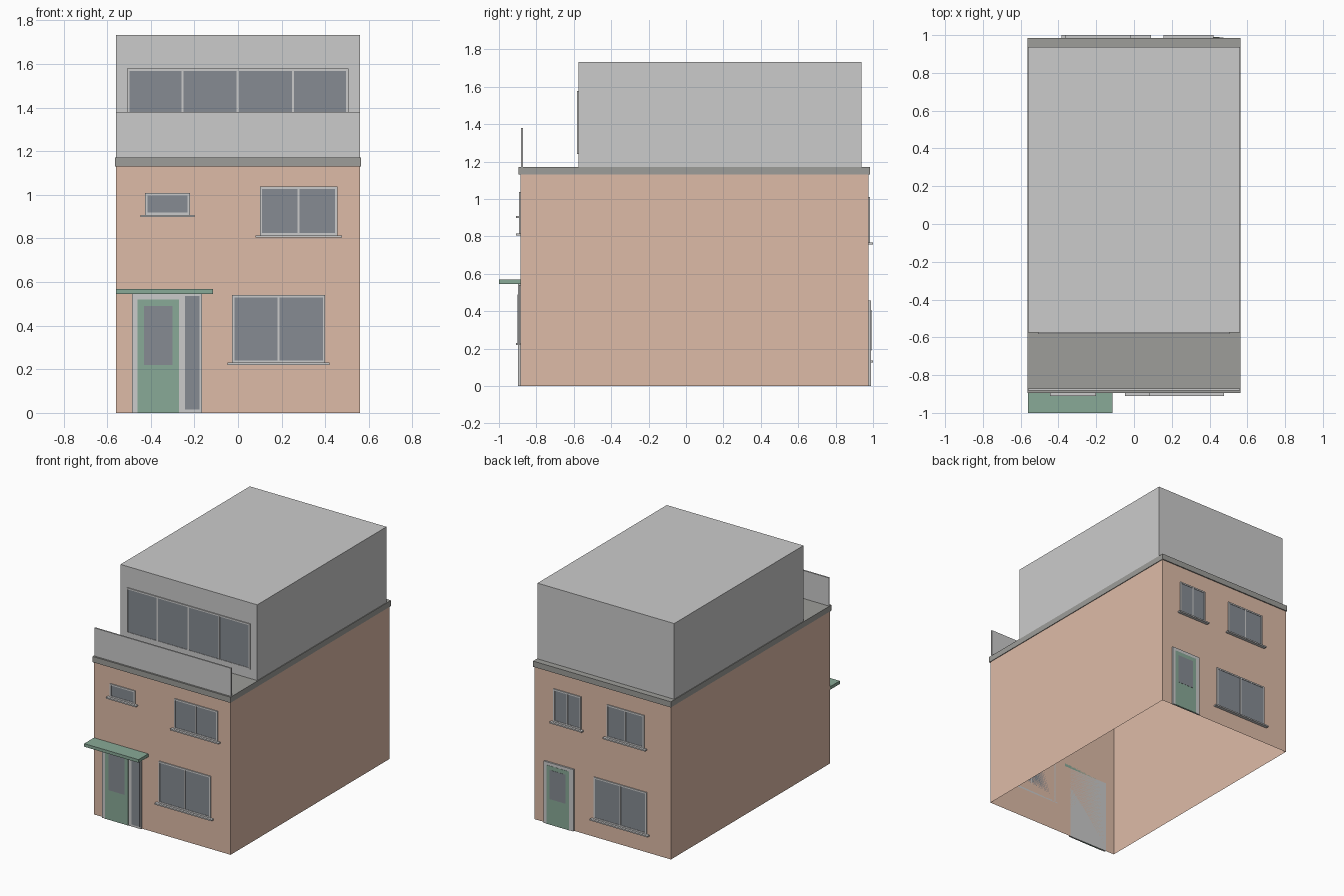
import bpy, bmesh

if "Cube" in bpy.data.objects:
    bpy.data.objects.remove(bpy.data.objects["Cube"])


def material(name, r, g, b):
    m = bpy.data.materials.new(name)
    m.diffuse_color = (r, g, b, 1)
    m.use_nodes = True
    m.node_tree.nodes["Principled BSDF"].inputs["Base Color"].default_value = m.diffuse_color
    return m


BRICK = material("brick", 0.73, 0.50, 0.39)
ROOF = material("roof_felt", 0.34, 0.34, 0.32)
GLASS = material("glass", 0.24, 0.26, 0.29)
GREEN = material("green_paint", 0.25, 0.40, 0.31)

FRONT, BACK, LOFT = (-0.886, -1), (0.976, 1), (-0.575, -1)   # wall y, outward direction


def boxes(name, spans, mat=None, open_bottom=False):
    """One object from boxes given as (x0, x1, y0, y1, z0, z1)."""
    bm = bmesh.new()
    for x0, x1, y0, y1, z0, z1 in spans:
        verts = bmesh.ops.create_cube(bm, size=1)["verts"]
        for v in verts:
            v.co = (x1 if v.co.x > 0 else x0, y1 if v.co.y > 0 else y0, z1 if v.co.z > 0 else z0)
    if open_bottom:
        bm.normal_update()
        bmesh.ops.delete(bm, geom=[f for f in bm.faces if f.normal.z < -0.9], context="FACES_ONLY")
    me = bpy.data.meshes.new(name)
    bm.to_mesh(me)
    bm.free()
    ob = bpy.data.objects.new(name, me)
    bpy.context.collection.objects.link(ob)
    if mat:
        me.materials.append(mat)
    return ob


def on_wall(wall, x0, x1, z0, z1, depth):
    """Box span standing out from a wall by depth."""
    y, d = wall
    return (x0, x1, min(y, y + d * depth), max(y, y + d * depth), z0, z1)


def window(name, wall, x0, x1, z0, z1, panes=2, sill=0.02, t=0.011):
    bars = [(x0, x0 + t, z0, z1), (x1 - t, x1, z0, z1),
            (x0 + t, x1 - t, z0, z0 + t), (x0 + t, x1 - t, z1 - t, z1)]
    for i in range(1, panes):
        c = x0 + (x1 - x0) * i / panes
        bars.append((c - 0.005, c + 0.005, z0 + t, z1 - t))
    boxes(name + "_frame", [on_wall(wall, *b, 0.007) for b in bars])
    boxes(name + "_glass", [on_wall(wall, x0 + t, x1 - t, z0 + t, z1 - t, 0.004)], GLASS)
    if sill:
        boxes(name + "_sill", [on_wall(wall, x0 - sill, x1 + sill, z0 - 0.01, z0, 0.024)])


def door(name, wall, frame, leaf, pane, side_light=None):
    boxes(name + "_frame", [on_wall(wall, *frame, 0.012)])
    boxes(name + "_leaf", [on_wall(wall, *leaf, 0.0135)], GREEN)
    boxes(name + "_glass", [on_wall(wall, *pane, 0.015)], GLASS)
    if side_light:
        boxes(name + "_side_light", [on_wall(wall, *side_light, 0.0135)], GLASS)


# Main masses
boxes("brick_walls", [(-0.56, 0.56, -0.886, 0.976, 0, 1.13)], BRICK, open_bottom=True)
boxes("roof_slab", [(-0.565, 0.565, -0.895, 0.984, 1.13, 1.172)], ROOF)
boxes("roof_extension", [(-0.56, 0.56, -0.575, 0.938, 1.172, 1.733)])
boxes("terrace_parapet", [(-0.56, 0.56, -0.882, -0.871, 1.172, 1.38)])
boxes("door_canopy", [(-0.56, -0.115, -1.0, -0.886, 0.545, 0.568)], GREEN)

# Front openings
window("loft_window", LOFT, -0.508, 0.506, 1.24, 1.578, panes=4, sill=0)
window("small_front_window", FRONT, -0.426, -0.22, 0.908, 1.007, panes=1)
window("upper_front_window", FRONT, 0.10, 0.456, 0.814, 1.037)
window("lower_front_window", FRONT, -0.028, 0.40, 0.23, 0.54)
door("front_door", FRONT, (-0.487, -0.165, 0, 0.545), (-0.46, -0.27, 0, 0.52),
     (-0.43, -0.30, 0.22, 0.49), (-0.242, -0.176, 0.015, 0.535))

# Back openings
window("upper_back_window_a", BACK, 0.175, 0.40, 0.766, 1.01)
window("upper_back_window_b", BACK, -0.343, -0.036, 0.766, 1.01)
window("lower_back_window", BACK, -0.363, 0.07, 0.135, 0.445)
door("back_door", BACK, (0.232, 0.475, 0, 0.458), (0.265, 0.452, 0, 0.435),
     (0.295, 0.425, 0.19, 0.405))
